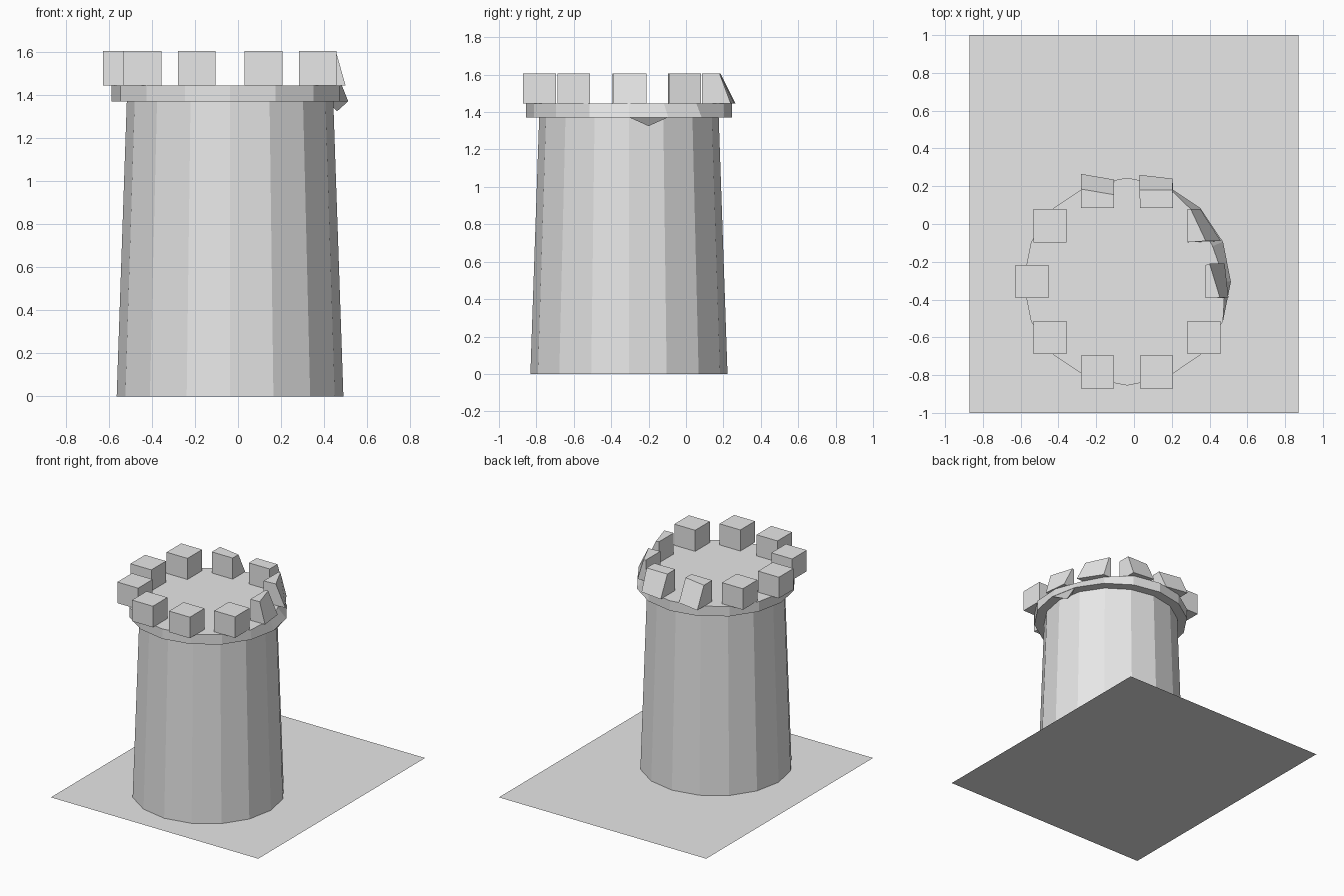
import bpy
import bmesh
from math import cos, sin, radians

CX, CY = -0.037, -0.305          # tower axis
SIDES = 16
COLLAR_Z, DECK_Z, TOP_Z = 1.37, 1.445, 1.605
RING, HALF = 0.503, 0.0875       # merlon ring radius and half width

if "Cube" in bpy.data.objects:
    bpy.data.objects.remove(bpy.data.objects["Cube"], do_unlink=True)

stone = bpy.data.materials.new("pale grey stone")
stone.diffuse_color = (0.8, 0.8, 0.8, 1)
stone.use_nodes = True
stone.node_tree.nodes["Principled BSDF"].inputs["Base Color"].default_value = (0.8, 0.8, 0.8, 1)


def finish(name, bm):
    bmesh.ops.recalc_face_normals(bm, faces=bm.faces)
    mesh = bpy.data.meshes.new(name)
    bm.to_mesh(mesh)
    bm.free()
    mesh.materials.append(stone)
    obj = bpy.data.objects.new(name, mesh)
    bpy.context.collection.objects.link(obj)
    return obj


def loft(name, lower, z0, upper, z1):
    """Solid between two outlines with the same number of corners."""
    bm = bmesh.new()
    a = [bm.verts.new((x, y, z0)) for x, y in lower]
    b = [bm.verts.new((x, y, z1)) for x, y in upper]
    bm.faces.new(a[::-1])
    bm.faces.new(b)
    for i in range(len(a)):
        j = (i + 1) % len(a)
        bm.faces.new((a[i], a[j], b[j], b[i]))
    return finish(name, bm)


def ring(radius, dent=None):
    """Polygon around the axis; dent gives other radii at some corners."""
    out = []
    for i in range(SIDES):
        r = (dent or {}).get(i, radius)
        t = radians(360 * i / SIDES)
        out.append((CX + r * cos(t), CY + r * sin(t)))
    return out


# Ground sheet
bm = bmesh.new()
bm.faces.new([bm.verts.new((x, y, 0)) for x, y in
              ((-0.87, -1), (0.87, -1), (0.87, 1), (-0.87, 1))])
ground = finish("ground_sheet", bm)
if ground.data.polygons[0].normal.z < 0:
    ground.data.flip_normals()

# Tapered shaft and overhanging collar, whose rim is worn on one side
loft("tower_shaft", ring(0.527), 0, ring(0.48), COLLAR_Z)
loft("collar", ring(0.55), COLLAR_Z, ring(0.55, {0: 0.52, 1: 0.49, 2: 0.51}), DECK_Z)

# Sagging lip under the worn rim
bm = bmesh.new()
tip = [bm.verts.new(p) for p in ((0.51, -0.3, COLLAR_Z), (0.47, -0.1, COLLAR_Z),
                                 (0.42, -0.2, COLLAR_Z), (0.46, -0.2, 1.325))]
for skip in range(4):
    bm.faces.new([v for i, v in enumerate(tip) if i != skip])
finish("sagging_lip", bm)

# Worn merlons: outer corners as (corner index: lower xy, upper xy)
WORN = {
    0: {1: ((0.5, -0.39), (0.455, -0.39)), 2: ((0.48, -0.21), (0.4, -0.21))},
    1: {1: ((0.46, -0.09), (0.38, -0.09)), 2: ((0.35, 0.08), (0.3, 0.08))},
    2: {2: ((0.205, 0.24), (0.205, 0.18)), 3: ((0.03, 0.26), (0.03, 0.18))},
    3: {2: ((-0.105, 0.235), (-0.105, 0.155)), 3: ((-0.28, 0.265), (-0.28, 0.185))},
}

# Ten square merlons around the deck
for i in range(10):
    t = radians(36 * i)
    x, y = CX + RING * cos(t), CY + RING * sin(t)
    lower = [(x + sx * HALF, y + sy * HALF)
             for sx, sy in ((-1, -1), (1, -1), (1, 1), (-1, 1))]
    upper = list(lower)
    for corner, (low, high) in WORN.get(i, {}).items():
        lower[corner], upper[corner] = low, high
    loft(f"merlon_{i + 1}", lower, DECK_Z, upper, TOP_Z)
